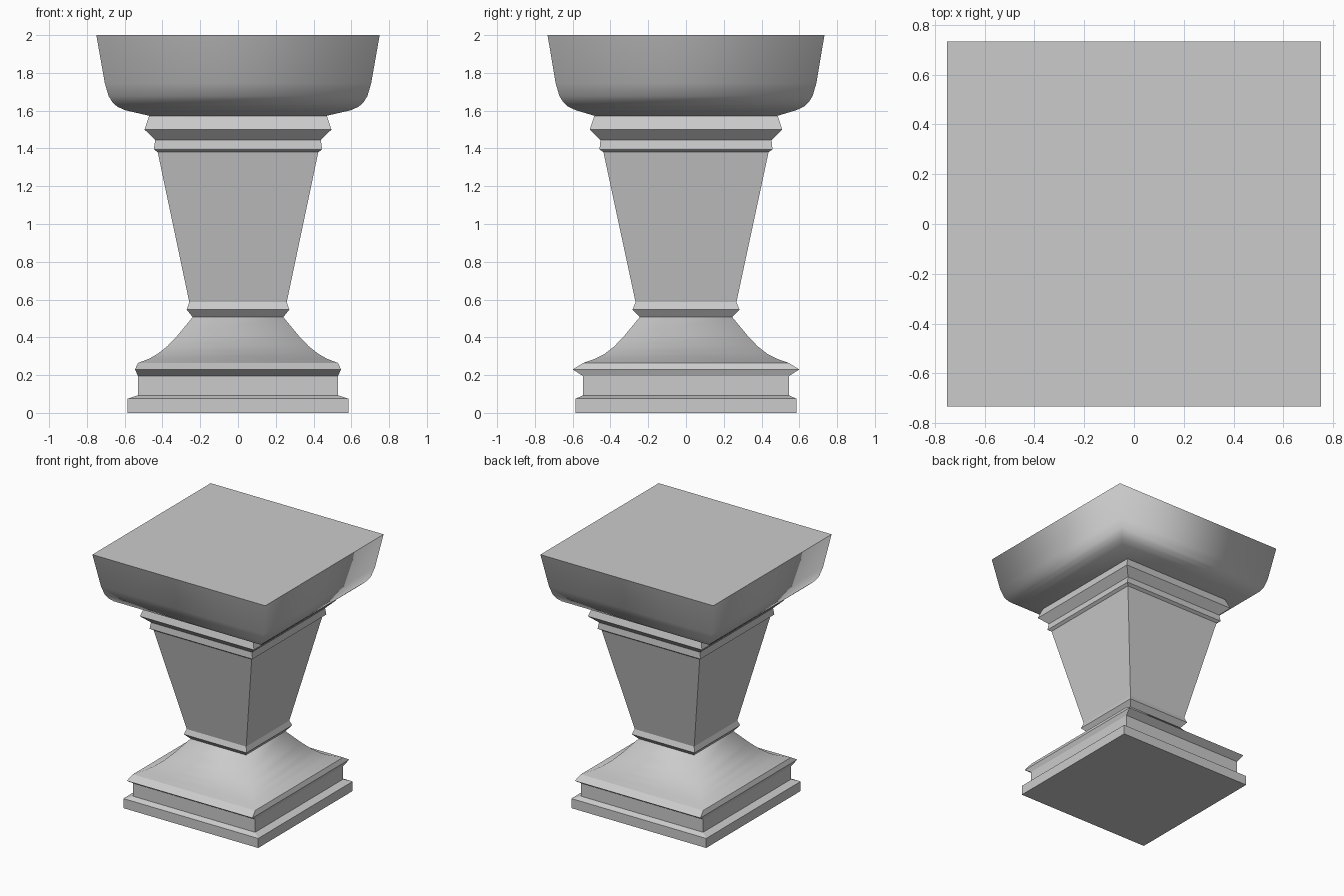
import bpy, bmesh

if "Cube" in bpy.data.objects:
    bpy.data.objects.remove(bpy.data.objects["Cube"])


def loft(name, rings, smooth=False):
    """Stack of rectangles (half x, half y, z), capped at both ends."""
    bm = bmesh.new()
    loops = [[bm.verts.new((sx * x, sy * y, z))
              for sx, sy in ((-1, -1), (1, -1), (1, 1), (-1, 1))]
             for x, y, z in rings]
    caps = [bm.faces.new(loops[0][::-1]), bm.faces.new(loops[-1])]
    for a, b in zip(loops, loops[1:]):
        for i in range(4):
            j = (i + 1) % 4
            bm.faces.new((a[i], a[j], b[j], b[i])).smooth = smooth
    # Smooth sides blend around the corners, but the caps stay crisp
    for cap in caps:
        for e in cap.edges:
            e.smooth = False
    bmesh.ops.recalc_face_normals(bm, faces=bm.faces)
    mesh = bpy.data.meshes.new(name)
    bm.to_mesh(mesh)
    bm.free()
    obj = bpy.data.objects.new(name, mesh)
    bpy.context.collection.objects.link(obj)
    return obj


# Stepped foot with its projecting moulding
loft("plinth", [(.585, .585, 0), (.585, .585, .075), (.53, .545, .093),
                (.53, .545, .195), (.545, .60, .23), (.53, .545, .264)])

# Concave sweep up to the neck
loft("flared_base", [(.53, .545, .264), (.47, .48, .287), (.425, .43, .313),
                     (.375, .38, .352), (.32, .325, .41), (.24, .245, .507)], True)

# Small collar under the shaft
loft("lower_collar", [(.24, .245, .507), (.272, .283, .547), (.258, .267, .586)])

# Shaft widening upwards
loft("shaft", [(.258, .267, .586), (.425, .437, 1.38)])

# Mouldings below the bowl
loft("upper_collar", [(.425, .437, 1.38), (.446, .458, 1.395), (.438, .453, 1.445),
                      (.495, .51, 1.50), (.47, .485, 1.573)])

# Square bowl-shaped top block
loft("top_block", [(.47, .485, 1.573), (.60, .585, 1.603), (.64, .625, 1.622),
                   (.665, .65, 1.645), (.685, .67, 1.677), (.705, .69, 1.745),
                   (.75, .733, 2.0)], True)
